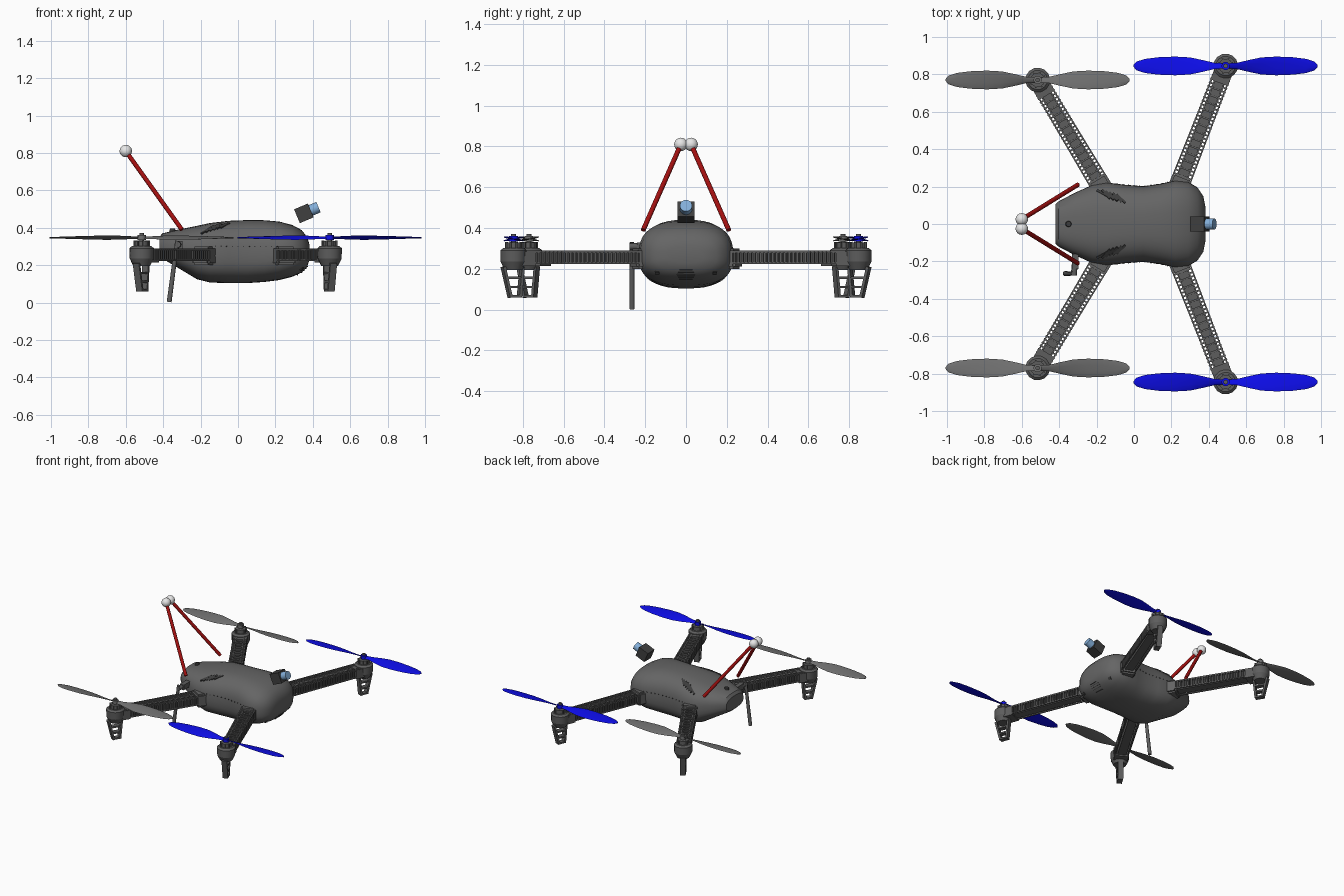
import bpy, bmesh, math
from mathutils import Matrix, Vector
from mathutils.bvhtree import BVHTree

old = bpy.data.objects.get("Cube")
if old:
    bpy.data.objects.remove(old, do_unlink=True)


def material(name, r, g, b):
    m = bpy.data.materials.new(name)
    m.use_nodes = True
    m.diffuse_color = (r, g, b, 1)
    m.node_tree.nodes["Principled BSDF"].inputs["Base Color"].default_value = (r, g, b, 1)
    return m


SHELL = material("shell grey", .13, .13, .13)
FRAME = material("frame grey", .11, .11, .11)
PROP = material("propeller grey", .16, .16, .16)
BLUE = material("propeller blue", .004, .004, .8)
RED = material("antenna red", .36, .005, .005)
WHITE = material("ball white", .8, .8, .8)
BLACK = material("camera black", .05, .05, .05)
LENS = material("lens blue", .23, .43, .7)
SLOT = material("slot dark", .045, .045, .045)


def finish(name, bm, mat, matrix=Matrix(), smooth=True):
    bmesh.ops.recalc_face_normals(bm, faces=bm.faces)
    mesh = bpy.data.meshes.new(name)
    bm.to_mesh(mesh)
    bm.free()
    mesh.materials.append(mat)
    ob = bpy.data.objects.new(name, mesh)
    bpy.context.collection.objects.link(ob)
    ob.matrix_world = matrix
    if smooth:
        bpy.ops.object.select_all(action='DESELECT')
        ob.select_set(True)
        bpy.context.view_layer.objects.active = ob
        bpy.ops.object.shade_smooth_by_angle(angle=math.radians(35))
    return ob


def box(bm, center, size, rot=Matrix()):
    m = Matrix.Translation(center) @ rot @ Matrix.Diagonal((*size, 1))
    bmesh.ops.create_cube(bm, size=1, matrix=m)


def beam(bm, a, b, width, depth):
    # rectangular bar from a to b
    a, b = Vector(a), Vector(b)
    d = b - a
    rot = d.to_track_quat('X', 'Z').to_matrix().to_4x4()
    box(bm, (a + b) / 2, (d.length, width, depth), rot)


def rod(bm, a, b, r1, r2=None, sides=16):
    a, b = Vector(a), Vector(b)
    d = b - a
    rot = d.to_track_quat('Z', 'Y').to_matrix().to_4x4()
    bmesh.ops.create_cone(bm, cap_ends=True, segments=sides, radius1=r1,
                          radius2=r1 if r2 is None else r2, depth=d.length,
                          matrix=Matrix.Translation((a + b) / 2) @ rot)


def loft(bm, rings):
    loops = [[bm.verts.new(p) for p in ring] for ring in rings]
    n = len(loops[0])
    for p, q in zip(loops, loops[1:]):
        for i in range(n):
            bm.faces.new((p[i], p[(i + 1) % n], q[(i + 1) % n], q[i]))
    bm.faces.new(loops[0])
    bm.faces.new(loops[-1])


# Body shell: x, half width, bottom, top
stations = [(-.42, .105, .25, .35), (-.405, .12, .235, .37), (-.32, .165, .185, .39),
            (-.22, .21, .125, .41), (-.15, .222, .107, .425), (-.05, .21, .104, .437),
            (.05, .202, .104, .441), (.14, .215, .11, .44), (.22, .232, .12, .433),
            (.29, .225, .138, .415), (.34, .195, .16, .388), (.37, .15, .19, .35),
            (.382, .09, .23, .31)]
SIDES = 40


def section(x, w, zb, zt):
    mid = zb * .55 + zt * .45
    ring = []
    for k in range(SIDES):
        t = math.tau * k / SIDES
        c, s = math.cos(t), math.sin(t)
        h = zt - mid if s > 0 else mid - zb
        ring.append((x, w * math.copysign(abs(c) ** .74, c),
                     mid + h * math.copysign(abs(s) ** .74, s)))
    return ring


body = bmesh.new()
loft(body, [section(*s) for s in stations])
bmesh.ops.recalc_face_normals(body, faces=body.faces)
tree = BVHTree.FromBMesh(body)
finish("body_shell", body, SHELL)


def plate(bm, start, aim, length, width, turn=0):
    # thin plate lying on the shell where a ray meets it
    hit, normal, *_ = tree.ray_cast(Vector(start), Vector(aim))
    if hit:
        rot = normal.to_track_quat('Z', 'Y').to_matrix().to_4x4()
        box(bm, hit, (length, width, .008), rot @ Matrix.Rotation(turn, 4, 'Z'))


# Cooling slots, nose grille, seams and top button
bm = bmesh.new()
for side in (-1, 1):
    for i in range(6):
        plate(bm, (-.17 + i * .02, side * (.165 - i * .006), 1), (0, 0, -1),
              .012, .07, side * .6)
    for i in range(12):
        plate(bm, (-.12 + i * .03, side, .3), (0, -side, 0), .006, .006)
    plate(bm, (1, side * .14, .18), (-1, 0, 0), .02, .02)
finish("cooling_slots", bm, SLOT, smooth=False)

bm = bmesh.new()
for i in range(5):
    plate(bm, (1, 0, .15 + i * .011), (-1, 0, 0), .09 - abs(i - 2) * .012, .004, 0)
finish("nose_grille", bm, SLOT, smooth=False)

bm = bmesh.new()
rod(bm, (-.35, 0, .37), (-.35, 0, .395), .018, .014)
finish("top_button", bm, SLOT)


def propeller(name, mat, center, hand):
    bm = bmesh.new()
    # radius, chord, pitch
    shape = [(.015, .03, .4), (.06, .036, .4), (.12, .065, .33), (.19, .094, .25), (.27, .102, .19),
             (.36, .094, .14), (.43, .076, .1), (.475, .048, .08), (.492, .012, .06)]
    for turn in (0, math.pi):
        spin = Matrix.Rotation(turn, 3, 'Z')
        rings = []
        for r, chord, pitch in shape:
            ring = []
            for k in range(10):
                t = math.tau * k / 10
                y, z = chord / 2 * math.cos(t), .0035 * math.sin(t)
                c, s = math.cos(pitch * hand), math.sin(pitch * hand)
                ring.append(spin @ Vector((r, y * c - z * s, y * s + z * c)))
            rings.append(ring)
        loft(bm, rings)
    rod(bm, (0, 0, -.012), (0, 0, .014), .022)
    finish(name, bm, mat, Matrix.Translation(center))


def rotor_arm(label, root, tip, prop_mat, hand):
    # local frame: x runs outward along the arm, origin under the motor
    d = Vector((tip[0] - root[0], tip[1] - root[1], 0))
    place = Matrix.Translation((tip[0], tip[1], 0)) @ Matrix.Rotation(math.atan2(d.y, d.x), 4, 'Z')
    start, end = -d.length, -.05

    # Arm core with side rails, top ladder and side lattice
    bm = bmesh.new()
    box(bm, ((start + end) / 2, 0, .25), (end - start, .062, .05))
    n = 18
    step = (end - start) / n
    for s in (-1, 1):
        for z in (.228, .284):
            beam(bm, (start, s * .052, z), (end, s * .044, z), .008, .01)
        beam(bm, (start, s * .03, .28), (end, s * .026, .28), .008, .016)
        for i in range(n * 2):
            x = start + i * step / 2
            box(bm, (x, s * .046, .256), (.009, .012, .056))
            box(bm, (x, s * .038, .282), (.009, .02, .008))
    for i in range(n):
        x = start + i * step
        box(bm, (x, 0, .28), (.01, .056, .012))
        for s in (-1, 1):
            beam(bm, (x, 0, .278), (x + step / 2, s * .028, .278), .007, .01)
    finish(label + "_arm", bm, FRAME, place, False)

    # Sleeve joining arm and shell
    bm = bmesh.new()
    beam(bm, (start, 0, .25), (start + .17, 0, .25), .11, .1)
    bmesh.ops.bevel(bm, geom=bm.edges[:], offset=.012, segments=2, affect='EDGES')
    finish(label + "_arm_sleeve", bm, SHELL, place)

    # Motor pod
    bm = bmesh.new()
    rod(bm, (0, 0, .235), (0, 0, .29), .064, .066, 14)
    rod(bm, (0, 0, .195), (0, 0, .235), .045, .064, 14)
    rod(bm, (0, 0, .29), (0, 0, .302), .066, .052, 14)
    box(bm, (-.06, 0, .25), (.07, .1, .07))
    finish(label + "_motor_pod", bm, FRAME, place)

    # Motor can with bolts and shaft
    bm = bmesh.new()
    rod(bm, (0, 0, .3), (0, 0, .33), .038)
    rod(bm, (0, 0, .32), (0, 0, .372), .012)
    for i in range(8):
        t = math.tau * i / 8
        box(bm, (.038 * math.cos(t), .038 * math.sin(t), .315), (.012, .008, .034),
            Matrix.Rotation(t, 4, 'Z'))
    finish(label + "_motor", bm, FRAME, place)

    # Ladder landing leg
    bm = bmesh.new()
    inner = Vector((-.045, 0, .21)), Vector((-.03, 0, .06))
    outer = Vector((.055, 0, .21)), Vector((.018, 0, .06))
    for a, b in (inner, outer):
        beam(bm, a, b, .038, .014)
    for f in (.04, .35, .66, .96):
        beam(bm, inner[0].lerp(inner[1], f), outer[0].lerp(outer[1], f), .036, .012)
    finish(label + "_landing_leg", bm, FRAME, place, False)

    propeller(label + "_propeller", prop_mat, (tip[0], tip[1], .347), hand)


for side, word in ((1, "left"), (-1, "right")):
    rotor_arm("nose_" + word, (.2, side * .1), (.49, side * .845), BLUE, side)
    rotor_arm("tail_" + word, (-.115, side * .1), (-.515, side * .77), PROP, -side)
    # Red whisker with a white ball
    top = Vector((-.6, side * .025, .81))
    bm = bmesh.new()
    rod(bm, (-.3, side * .21, .39), top, .012)
    finish("red_whisker_" + word, bm, RED)
    bm = bmesh.new()
    bmesh.ops.create_uvsphere(bm, u_segments=24, v_segments=14, radius=.033,
                              matrix=Matrix.Translation(top))
    finish("white_ball_" + word, bm, WHITE)

# Tilted camera box and lens
tilt = Matrix.Translation((.352, 0, .477)) @ Matrix.Rotation(-.4, 4, 'Y')
bm = bmesh.new()
box(bm, (0, 0, 0), (.08, .082, .08))
finish("camera_box", bm, BLACK, tilt, False)
bm = bmesh.new()
rod(bm, (.03, 0, 0), (.085, 0, 0), .03, sides=24)
finish("camera_lens", bm, LENS, tilt)

# Hanging aerial with its bracket
bm = bmesh.new()
rod(bm, (-.325, -.265, .33), (-.368, -.265, .003), .011, .013)
rod(bm, (-.31, -.14, .31), (-.322, -.275, .31), .016)
box(bm, (-.315, -.2, .31), (.035, .08, .04))
finish("hanging_aerial", bm, FRAME)
